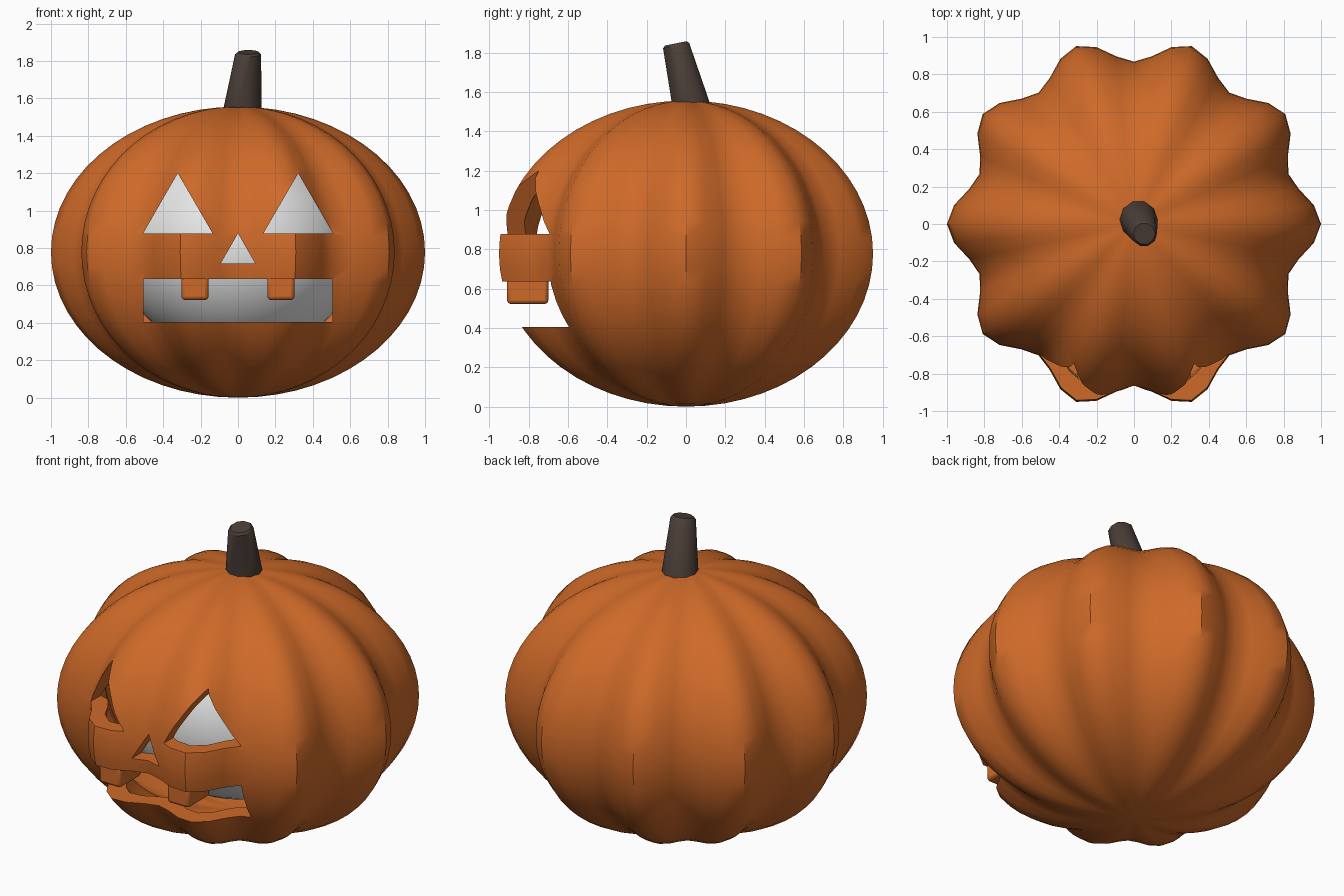
import bpy, bmesh
from math import sin, cos, pi, radians
from mathutils import Vector

if "Cube" in bpy.data.objects:
    bpy.data.objects.remove(bpy.data.objects["Cube"])

SEGMENTS, RINGS, LOBES = 60, 30, 10
HALF_HEIGHT, WALL = 0.778, 0.1


def material(name, rgb):
    mat = bpy.data.materials.new(name)
    mat.use_nodes = True
    color = (*rgb, 1)
    mat.diffuse_color = color
    node = mat.node_tree.nodes["Principled BSDF"]
    node.inputs["Base Color"].default_value = color
    node.inputs["Roughness"].default_value = 0.8
    return mat


orange = material("pumpkin orange", (0.62, 0.143, 0.022))
brown = material("stem brown", (0.07, 0.048, 0.038))
white = material("inner white", (0.8, 0.8, 0.8))


def make_object(name, bm, mat=None):
    mesh = bpy.data.meshes.new(name)
    bm.to_mesh(mesh)
    bm.free()
    obj = bpy.data.objects.new(name, mesh)
    bpy.context.collection.objects.link(obj)
    if mat:
        mesh.materials.append(mat)
    return obj


def activate(obj):
    bpy.ops.object.select_all(action="DESELECT")
    obj.select_set(True)
    bpy.context.view_layer.objects.active = obj


def smooth(obj, angle=40):
    activate(obj)
    bpy.ops.object.shade_smooth_by_angle(angle=radians(angle))


def bridge(bm, low, high, flip=False):
    n = len(low)
    for i in range(n):
        j = (i + 1) % n
        quad = [low[i], low[j], high[j], high[i]]
        bm.faces.new(quad[::-1] if flip else quad)


def ribbed_skin(bm, inset, flip):
    """Closed ribbed ellipsoid; flip turns its faces inward."""
    height = HALF_HEIGHT - inset
    rings = []
    for k in range(1, RINGS):
        lat = -pi / 2 + pi * k / RINGS
        ring = []
        for s in range(SEGMENTS):
            a = 2 * pi * s / SEGMENTS
            r = (0.934 + 0.066 * cos(LOBES * a) - inset) * cos(lat)
            ring.append(bm.verts.new((r * cos(a), r * sin(a),
                                      HALF_HEIGHT + height * sin(lat))))
        rings.append(ring)
    for low, high in zip(rings, rings[1:]):
        bridge(bm, low, high, flip)
    for ring, side in ((rings[0], -1), (rings[-1], 1)):
        pole = bm.verts.new((0, 0, HALF_HEIGHT + side * height))
        for i in range(SEGMENTS):
            tri = [ring[i], ring[(i + 1) % SEGMENTS], pole]
            bm.faces.new(tri[::-1] if (side < 0) != flip else tri)


# Hollow ribbed shell
bm = bmesh.new()
ribbed_skin(bm, 0, False)
ribbed_skin(bm, WALL, True)
shell = make_object("pumpkin_shell", bm, orange)

# Face openings
right_eye = [(-0.508, 0.877), (-0.135, 0.877), (-0.322, 1.2)]
left_eye = [(-x, z) for x, z in reversed(right_eye)]
nose = [(-0.092, 0.718), (0.092, 0.718), (0, 0.878)]
mouth = [(-0.505, 0.405), (0.505, 0.405), (0.505, 0.635), (-0.505, 0.635)]
bm = bmesh.new()
for outline in (right_eye, left_eye, nose, mouth):
    front = [bm.verts.new((x, -1.2, z)) for x, z in outline]
    back = [bm.verts.new((x, -0.3, z)) for x, z in outline]
    bm.faces.new(front)
    bm.faces.new(back[::-1])
    bridge(bm, front, back, True)
bmesh.ops.recalc_face_normals(bm, faces=bm.faces)
cutter = make_object("face_cutter", bm, orange)
cutter.hide_render = True

carve = shell.modifiers.new("carve", "BOOLEAN")
carve.operation = "DIFFERENCE"
carve.solver = "EXACT"
carve.object = cutter
activate(shell)
bpy.ops.object.modifier_apply(modifier=carve.name)
bpy.data.objects.remove(cutter)
smooth(shell)

# Teeth hanging from the upper lip
for side, label in ((-1, "right"), (1, "left")):
    bm = bmesh.new()
    bmesh.ops.create_cube(bm, size=1)
    bmesh.ops.scale(bm, vec=(0.145, 0.21, 0.16), verts=bm.verts)
    bmesh.ops.translate(bm, vec=(side * 0.23, -0.805, 0.602), verts=bm.verts)
    tooth = make_object(label + "_tooth", bm, orange)
    bevel = tooth.modifiers.new("rounded edges", "BEVEL")
    bevel.width = 0.018
    bevel.segments = 2
    smooth(tooth)

# Pale core behind the openings
bm = bmesh.new()
bmesh.ops.create_uvsphere(bm, u_segments=32, v_segments=20, radius=1)
bmesh.ops.scale(bm, vec=(0.643, 0.643, 0.575), verts=bm.verts)
bmesh.ops.translate(bm, vec=(0, 0, 0.8), verts=bm.verts)
smooth(make_object("inner_core", bm, white))

# Leaning stem: centre, radius and tilt of each ring
bm = bmesh.new()
rings = []
for center, radius, tilt in (((0.02, 0.032, 1.49), 0.107, 0),
                             ((0.024, 0.023, 1.55), 0.101, 0),
                             ((0.054, -0.05, 1.835), 0.07, 0.2),
                             ((0.055, -0.052, 1.847), 0.058, 0.2)):
    ring = []
    for s in range(10):
        a = 2 * pi * s / 10
        x, y = radius * cos(a), radius * sin(a)
        ring.append(bm.verts.new(Vector(center) + Vector((x, y, y * tilt))))
    rings.append(ring)
for low, high in zip(rings, rings[1:]):
    bridge(bm, low, high)
bm.faces.new(rings[0][::-1])
bm.faces.new(rings[-1])
smooth(make_object("stem", bm, brown))
